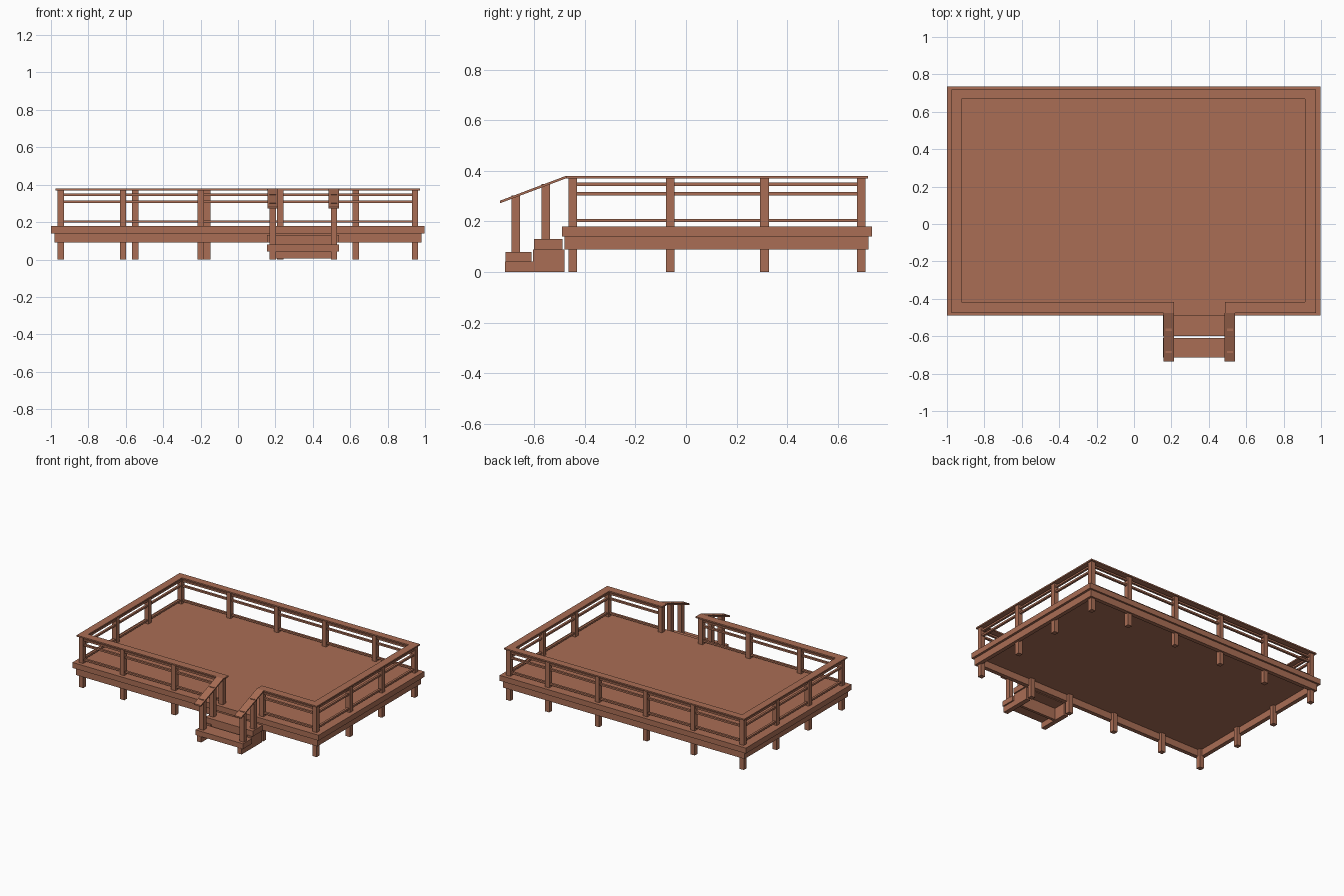
import bpy, bmesh, math

if "Cube" in bpy.data.objects:
    bpy.data.objects.remove(bpy.data.objects["Cube"])

wood = bpy.data.materials.new("reddish wood")
wood.diffuse_color = (0.40, 0.155, 0.09, 1)
wood.use_nodes = True
wood.node_tree.nodes["Principled BSDF"].inputs["Base Color"].default_value = wood.diffuse_color


def prism(name, pts, axis, lo, hi):
    """Extrude a 2D outline along x (pts = y,z) or z (pts = x,y)."""
    bm = bmesh.new()
    at = (lambda p, d: (d, p[0], p[1])) if axis == "x" else (lambda p, d: (p[0], p[1], d))
    face = bm.faces.new([bm.verts.new(at(p, lo)) for p in pts])
    ext = bmesh.ops.extrude_face_region(bm, geom=[face])["geom"]
    shift = (hi - lo, 0, 0) if axis == "x" else (0, 0, hi - lo)
    bmesh.ops.translate(bm, vec=shift, verts=[v for v in ext if isinstance(v, bmesh.types.BMVert)])
    bmesh.ops.recalc_face_normals(bm, faces=bm.faces)
    me = bpy.data.meshes.new(name)
    bm.to_mesh(me)
    bm.free()
    me.materials.append(wood)
    ob = bpy.data.objects.new(name, me)
    bpy.context.collection.objects.link(ob)
    return ob


def box(name, x0, x1, y0, y1, z0, z1):
    return prism(name, [(x0, y0), (x1, y0), (x1, y1), (x0, y1)], "z", z0, z1)


# Deck floor and the hollow frame of beams below it
box("deck_floor", -1, 0.997, -0.49, 0.735, 0.14, 0.18)
T = 0.03
box("front_beam", -0.98, 0.98, -0.48, -0.48 + T, 0.09, 0.14)
box("back_beam", -0.98, 0.98, 0.722 - T, 0.722, 0.09, 0.14)
for side, x in (("left", -0.98), ("right", 0.98 - T)):
    box(side + "_beam", x, x + T, -0.48 + T, 0.722 - T, 0.09, 0.14)

# Posts running from the ground to the hand rail
XL, XR, YF, YB = -0.948, 0.946, -0.447, 0.692
SL, SR = 0.185, 0.513          # stair opening
spots = [(x, YF) for x in (XL, -0.615, -0.2, SL, SR, XR)]
spots += [(x, YB) for x in (XL, -0.55, -0.165, 0.225, 0.63, XR)]
spots += [(x, y) for x in (XL, XR) for y in (-0.062, 0.31)]
h = 0.017
for x, y in spots:
    box("post", x - h, x + h, y - h, y + h, 0, 0.37)

# Horizontal rails between the posts
r = 0.008
for z0, z1 in ((0.197, 0.21), (0.303, 0.316), (0.341, 0.354)):
    box("front_left_rail", XL, SL, YF - r, YF + r, z0, z1)
    box("front_right_rail", SR, XR, YF - r, YF + r, z0, z1)
    box("back_rail", XL, XR, YB - r, YB + r, z0, z1)
    box("left_rail", XL - r, XL + r, YF, YB, z0, z1)
    box("right_rail", XR - r, XR + r, YF, YB, z0, z1)

# Flat hand rail cap: one outline that leaves the stair opening free
a0, a1, b0, b1 = -0.977, 0.972, -0.475, 0.72
i0, i1, j0, j1 = -0.922, 0.915, -0.417, 0.667
prism("hand_rail", [(SL + 0.029, b0), (a0, b0), (a0, b1), (a1, b1), (a1, b0), (SR - 0.027, b0),
                    (SR - 0.027, j0), (i1, j0), (i1, j1), (i0, j1), (i0, j0), (SL + 0.029, j0)],
      "z", 0.37, 0.38)

# Stairs: treads, stringers and riser
box("lower_tread", 0.155, 0.54, -0.713, -0.61, 0.042, 0.08)
box("upper_tread", 0.155, 0.54, -0.60, -0.487, 0.09, 0.13)
for x in (SL, SR):
    prism("stair_stringer", [(-0.715, 0), (-0.48, 0), (-0.48, 0.09), (-0.605, 0.09),
                             (-0.605, 0.042), (-0.715, 0.042)], "x", x - h, x + h)
    # Stair posts and sloping hand rail
    for y, z0, z1 in ((-0.673, 0.06, 0.303), (-0.554, 0.11, 0.348)):
        box("stair_post", x - h, x + h, y - h, y + h, z0, z1)
    prism("stair_hand_rail", [(-0.735, 0.272), (-0.475, 0.37), (-0.475, 0.38), (-0.735, 0.282)],
          "x", x - 0.028, x + 0.028)
box("stair_riser", SL, SR, -0.595, -0.575, 0.005, 0.09)
